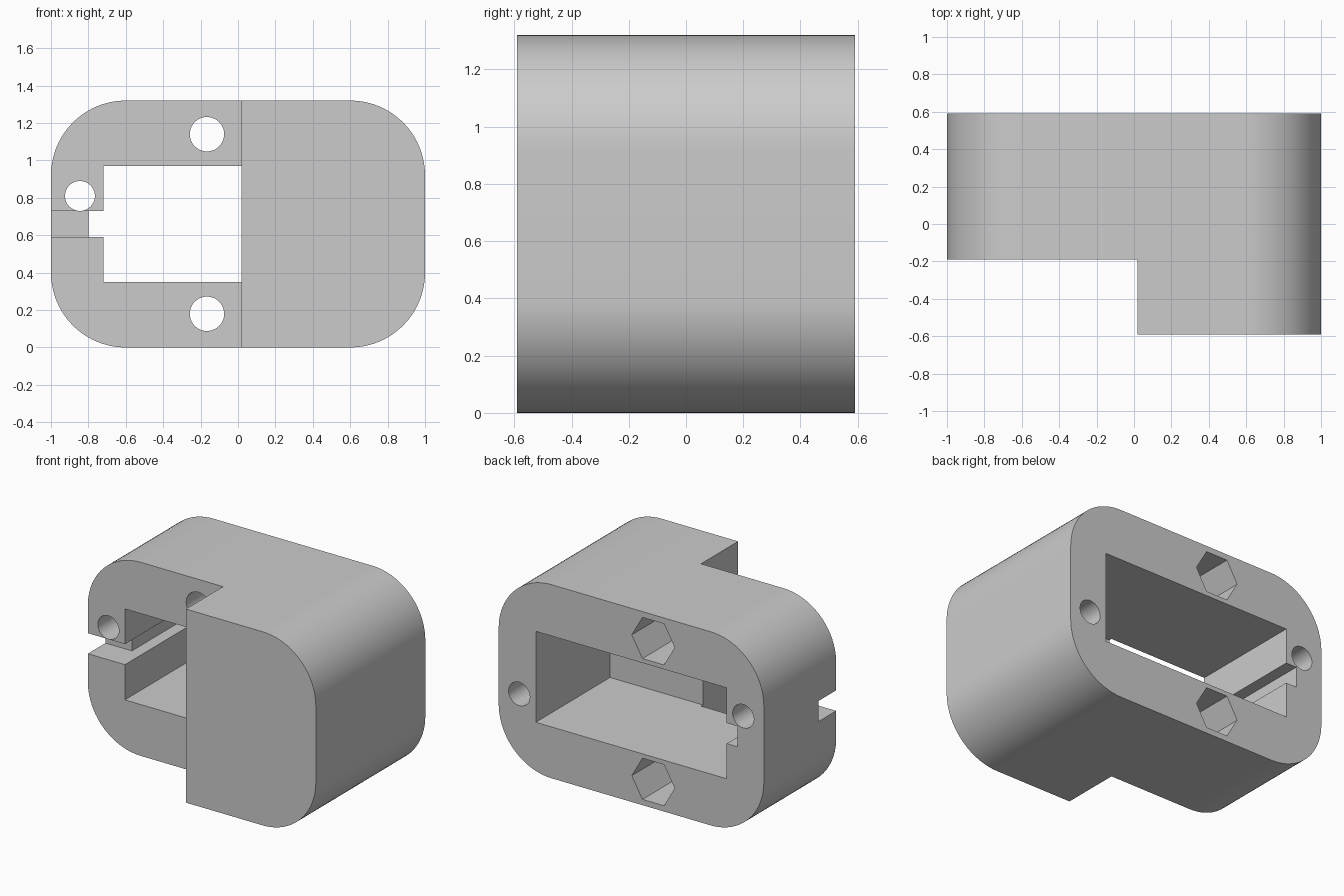
import bpy, bmesh
from math import cos, sin, pi, radians

if "Cube" in bpy.data.objects:
    bpy.data.objects.remove(bpy.data.objects["Cube"], do_unlink=True)

HEIGHT, BACK, STEP, FRONT = 1.32, 0.59, -0.19, -0.59
MID = HEIGHT / 2
CAVITY_END = -0.21

grey = bpy.data.materials.new("plain grey")
grey.use_nodes = True
colour = (0.6, 0.6, 0.6, 1)
grey.diffuse_color = colour
grey.node_tree.nodes["Principled BSDF"].inputs["Base Color"].default_value = colour


def arc(cx, cz, r, start, end, n):
    """Points on an arc in the x-z plane, angles in degrees."""
    angles = [radians(start + (end - start) * i / n) for i in range(n + 1)]
    return [(cx + r * cos(a), cz + r * sin(a)) for a in angles]


def prism(name, outline, y0, y1):
    """Extrude an x-z outline along y."""
    bm = bmesh.new()
    face = bm.faces.new([bm.verts.new((x, y0, z)) for x, z in outline])
    new = bmesh.ops.extrude_face_region(bm, geom=[face])["geom"]
    verts = [g for g in new if isinstance(g, bmesh.types.BMVert)]
    bmesh.ops.translate(bm, verts=verts, vec=(0, y1 - y0, 0))
    bmesh.ops.recalc_face_normals(bm, faces=bm.faces)
    mesh = bpy.data.meshes.new(name)
    bm.to_mesh(mesh)
    bm.free()
    mesh.materials.append(grey)
    obj = bpy.data.objects.new(name, mesh)
    bpy.context.collection.objects.link(obj)
    return obj


def box(name, x0, x1, y0, y1, z0, z1):
    return prism(name, [(x0, z0), (x1, z0), (x1, z1), (x0, z1)], y0, y1)


def polygon_hole(name, x, z, r, sides, y0, y1):
    return prism(name, arc(x, z, r, 0, 360, sides)[:-1], y0, y1)


# Rounded housing
r = 0.4
outline = []
for cx, cz, start in ((1 - r, HEIGHT - r, 0), (r - 1, HEIGHT - r, 90),
                      (r - 1, r, 180), (1 - r, r, 270)):
    outline += arc(cx, cz, r, start, start + 90, 20)
housing = prism("housing", outline, FRONT, BACK)

# Front step, main cavity, side groove and cable slot
cutters = [
    box("step_cutter", -1.2, 0.02, -0.8, STEP, -0.2, 1.6),
    box("cavity_cutter", -0.72, 0.72, CAVITY_END, 0.8, 0.35, 0.97),
    box("groove_cutter", -0.8, -0.6, -0.3, 0.8, 0.59, 0.73),
    box("slot_cutter", -1.2, -0.78, -0.3, 0.0, 0.59, 0.73),
]
# Side screw holes, placed point-symmetrically
for s in (-1, 1):
    cutters.append(polygon_hole("screw_hole_cutter", s * 0.845, MID - s * 0.15,
                                0.08, 40, CAVITY_END, 0.8))
# Bolt holes with hexagonal nut pockets, above and below
for s in (-1, 1):
    z = MID + s * 0.48
    cutters.append(polygon_hole("bolt_hole_cutter", -0.166, z, 0.092, 40, -0.3, 0.8))
    cutters.append(polygon_hole("nut_pocket_cutter", -0.166, z, 0.162, 6, 0.04, 0.8))

# Carve the housing
bpy.ops.object.select_all(action="DESELECT")
housing.select_set(True)
bpy.context.view_layer.objects.active = housing
for cutter in cutters:
    cutter.hide_render = True
    mod = housing.modifiers.new("cut", "BOOLEAN")
    mod.operation = "DIFFERENCE"
    mod.solver = "EXACT"
    mod.object = cutter
    bpy.ops.object.modifier_apply(modifier=mod.name)
    bpy.data.objects.remove(cutter, do_unlink=True)

bpy.ops.object.shade_smooth_by_angle(angle=radians(30))
